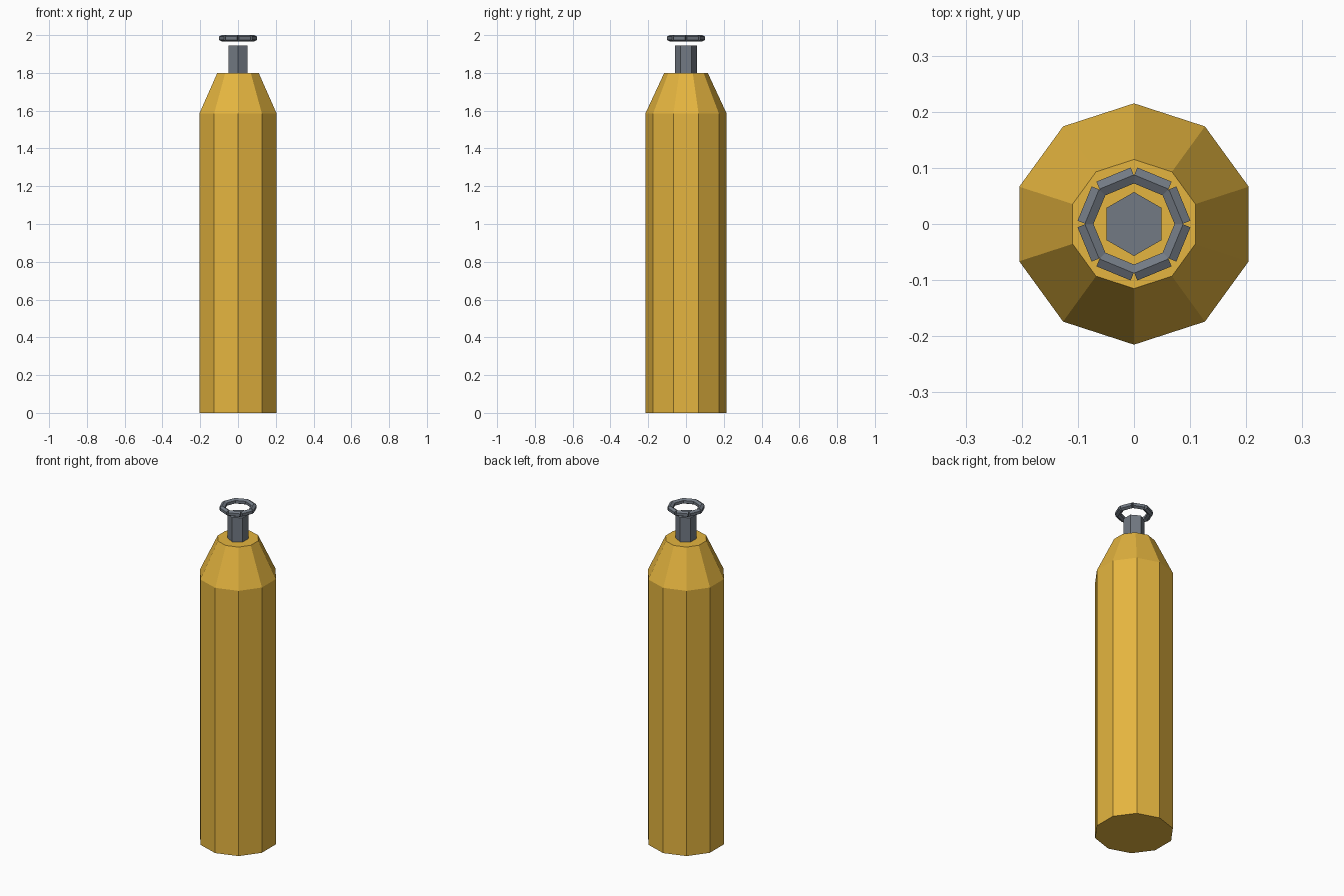
import bpy
import math
from mathutils import Matrix, Vector

cube = bpy.data.objects.get("Cube")
if cube:
    bpy.data.objects.remove(cube, do_unlink=True)


def material(name, color):
    mat = bpy.data.materials.new(name)
    mat.use_nodes = True
    mat.diffuse_color = color
    mat.node_tree.nodes["Principled BSDF"].inputs["Base Color"].default_value = color
    return mat


def lathe(name, sides, profile, mat):
    """Faceted solid of revolution with a corner on the y axis; profile is (radius, z)."""
    verts, faces = [], []
    for radius, z in profile:
        for i in range(sides):
            a = math.pi / 2 + math.tau * i / sides
            verts.append((radius * math.cos(a), radius * math.sin(a), z))
    for ring in range(len(profile) - 1):
        for i in range(sides):
            a, b = ring * sides + i, ring * sides + (i + 1) % sides
            faces.append((a, b, b + sides, a + sides))
    faces.append(tuple(reversed(range(sides))))
    faces.append(tuple(range(len(verts) - sides, len(verts))))
    mesh = bpy.data.meshes.new(name)
    mesh.from_pydata(verts, [], faces)
    mesh.materials.append(mat)
    obj = bpy.data.objects.new(name, mesh)
    bpy.context.collection.objects.link(obj)
    return obj


gold = material("golden yellow", (0.78, 0.46, 0.05, 1))
steel = material("steel grey", (0.17, 0.195, 0.23, 1))

# Tank with sloping shoulder, and the valve stem on top
lathe("tank", 10, [(0.215, 0), (0.215, 1.585), (0.115, 1.8)], gold)
lathe("valve_stem", 6, [(0.057, 1.795), (0.057, 1.945)], steel)

# Hand wheel: eight short hexagonal bars around a circle, floating over the stem
for i in range(8):
    angle = math.tau * (i + 0.5) / 8
    bar = lathe(f"wheel_bar_{i + 1}", 6, [(0.0165, -0.033), (0.0165, 0.033)], steel)
    out = Vector((math.cos(angle), math.sin(angle), 0))
    up = Vector((0, 0, 1))
    axes = Matrix((out, up, out.cross(up))).transposed().to_4x4()
    bar.matrix_world = Matrix.Translation(out * 0.081 + up * 1.9835) @ axes
